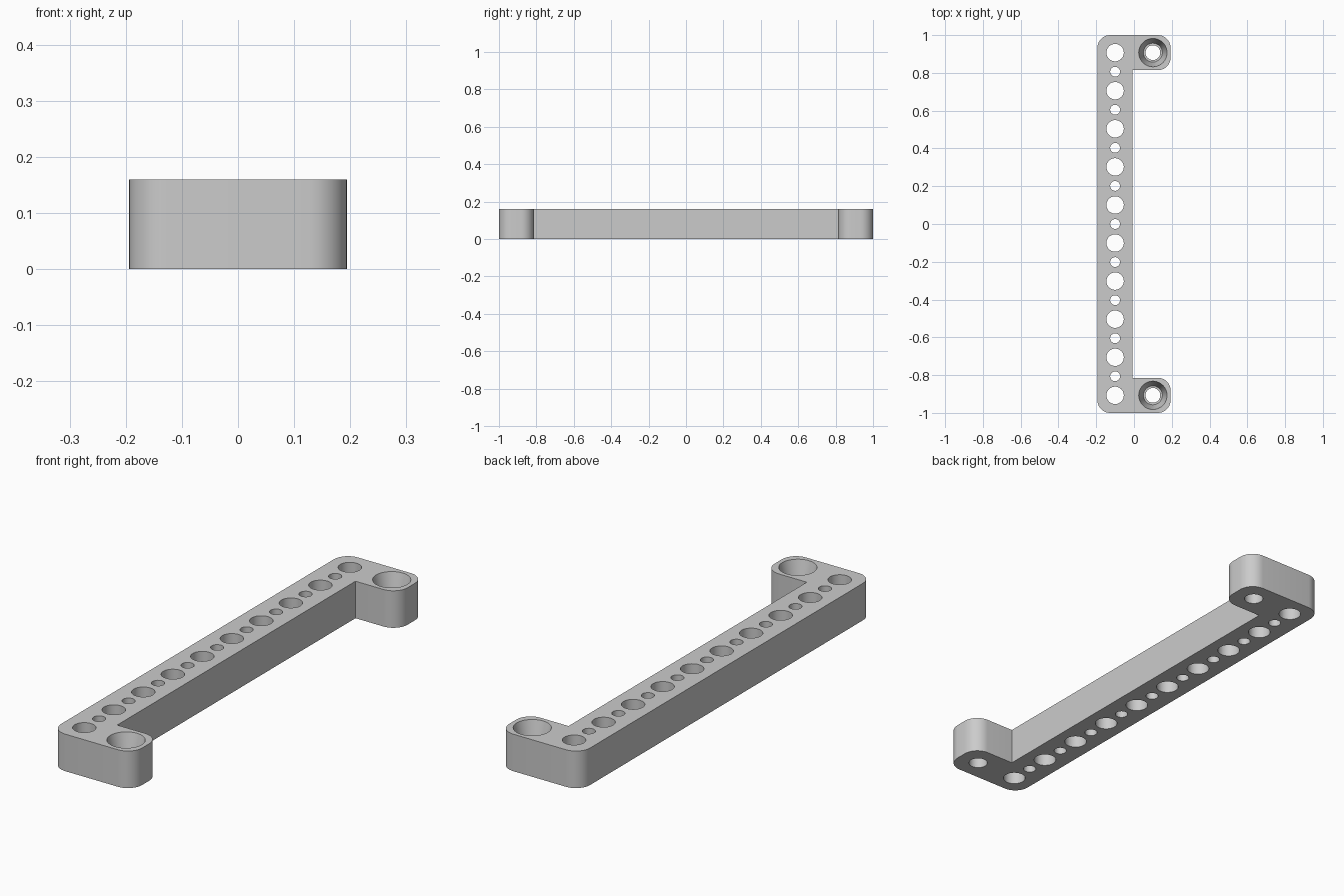
import bpy
import bmesh
from math import cos, sin, pi, radians
from mathutils import Matrix, Vector

HEIGHT = 0.16
HALF_X, BAR_EDGE, TAB_EDGE = 0.194, -0.008, 0.814
RADIUS = 0.068
PITCH = 0.1008
HOLE_X, SCREW_X, SCREW_Y = -0.1, 0.1, 9 * PITCH

cube = bpy.data.objects.get("Cube")
if cube:
    bpy.data.objects.remove(cube, do_unlink=True)

grey = bpy.data.materials.new("light grey plastic")
grey.use_nodes = True
colour = (0.6, 0.6, 0.6, 1)
grey.diffuse_color = colour
grey.node_tree.nodes["Principled BSDF"].inputs["Base Color"].default_value = colour


def make_object(name, bm):
    bmesh.ops.recalc_face_normals(bm, faces=bm.faces)
    mesh = bpy.data.meshes.new(name)
    bm.to_mesh(mesh)
    bm.free()
    mesh.materials.append(grey)
    obj = bpy.data.objects.new(name, mesh)
    bpy.context.collection.objects.link(obj)
    return obj


def corner(x, y, start, steps=10):
    """Quarter-circle points around a corner centre, counter-clockwise."""
    return [(x + RADIUS * cos(start + pi / 2 * i / steps),
             y + RADIUS * sin(start + pi / 2 * i / steps)) for i in range(steps + 1)]


def add_cutter(bm, x, y, profile, sides=48):
    """Closed turned solid from (radius, z) rings."""
    rings = [[bm.verts.new((x + r * cos(2 * pi * i / sides),
                            y + r * sin(2 * pi * i / sides), z))
              for i in range(sides)] for r, z in profile]
    for low, high in zip(rings, rings[1:]):
        for i in range(sides):
            j = (i + 1) % sides
            bm.faces.new((low[i], low[j], high[j], high[i]))
    bm.faces.new(rings[0][::-1])
    bm.faces.new(rings[-1])


# Bracket body: long bar with a rounded tab at each end
cx, cy = HALF_X - RADIUS, 1 - RADIUS
outline = corner(-cx, -cy, pi) + corner(cx, -cy, 1.5 * pi)
outline += corner(cx, -TAB_EDGE - RADIUS, 0)
outline += [(BAR_EDGE, -TAB_EDGE), (BAR_EDGE, TAB_EDGE)]
outline += corner(cx, TAB_EDGE + RADIUS, 1.5 * pi)
outline += corner(cx, cy, 0) + corner(-cx, cy, pi / 2)
bm = bmesh.new()
base = bm.faces.new([bm.verts.new((x, y, 0)) for x, y in outline])
top = bmesh.ops.extrude_face_region(bm, geom=[base])["geom"]
bmesh.ops.translate(bm, vec=(0, 0, HEIGHT),
                    verts=[v for v in top if isinstance(v, bmesh.types.BMVert)])
bracket = make_object("mounting_bracket", bm)

# Row of alternating large and small holes, plus two countersunk screw holes
bm = bmesh.new()
low, high = -0.02, HEIGHT + 0.02
for k in range(-9, 10):
    r = 0.046 if k % 2 else 0.026
    add_cutter(bm, HOLE_X, k * PITCH, [(r, low), (r, high)])
for side in (-1, 1):
    add_cutter(bm, SCREW_X, side * SCREW_Y,
               [(0.039, low), (0.039, 0.06), (0.05, 0.06), (0.075, HEIGHT), (0.075, high)])
cutter = make_object("hole_cutter", bm)
cutter.hide_render = True

# Cut the holes and drop the helper
bpy.context.view_layer.objects.active = bracket
bracket.select_set(True)
cut = bracket.modifiers.new("holes", "BOOLEAN")
cut.operation = "DIFFERENCE"
cut.solver = "EXACT"
cut.object = cutter
bpy.ops.object.modifier_apply(modifier=cut.name)
bpy.data.objects.remove(cutter, do_unlink=True)
bpy.ops.object.select_all(action="DESELECT")
bracket.select_set(True)
bpy.ops.object.shade_smooth_by_angle(angle=radians(30))
